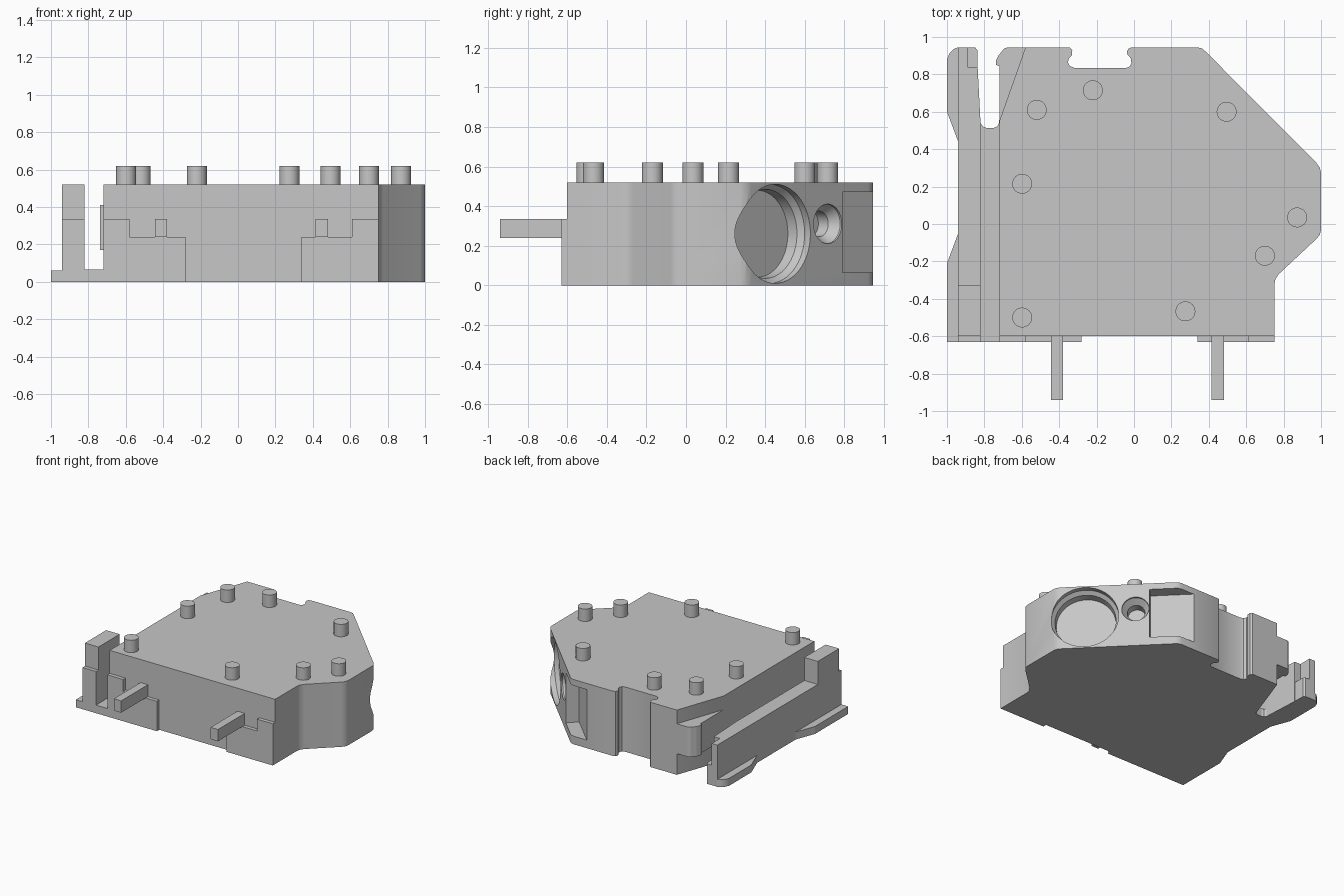
import bpy, bmesh, math
from mathutils import Vector

if "Cube" in bpy.data.objects:
    bpy.data.objects.remove(bpy.data.objects["Cube"])

grey = bpy.data.materials.new("plain_grey")
grey.diffuse_color = (0.57, 0.57, 0.57, 1)
grey.use_nodes = True
grey.node_tree.nodes["Principled BSDF"].inputs["Base Color"].default_value = grey.diffuse_color


def finish(name, bm):
    bmesh.ops.recalc_face_normals(bm, faces=bm.faces)
    me = bpy.data.meshes.new(name)
    bm.to_mesh(me)
    bm.free()
    me.materials.append(grey)
    ob = bpy.data.objects.new(name, me)
    bpy.context.collection.objects.link(ob)
    return ob


def prism(name, pts, z0, z1):
    """Extrude an xy outline from z0 to z1."""
    bm = bmesh.new()
    lo = [bm.verts.new((x, y, z0)) for x, y in pts]
    hi = [bm.verts.new((x, y, z1)) for x, y in pts]
    bm.faces.new(lo)
    bm.faces.new(hi)
    n = len(pts)
    for i in range(n):
        j = (i + 1) % n
        bm.faces.new((lo[i], lo[j], hi[j], hi[i]))
    return finish(name, bm)


def box(name, x0, x1, y0, y1, z0, z1):
    return prism(name, [(x0, y0), (x1, y0), (x1, y1), (x0, y1)], z0, z1)


def lathe(name, centre, axis, profile, seg=48):
    """Closed turned solid; profile is (distance along axis, radius)."""
    c, n = Vector(centre), Vector(axis).normalized()
    u = n.orthogonal().normalized()
    v = n.cross(u)
    bm = bmesh.new()
    rings = []
    for d, r in profile:
        rings.append([bm.verts.new(c + n * d + r * (u * math.cos(a) + v * math.sin(a)))
                      for a in (2 * math.pi * k / seg for k in range(seg))])
    for a, b in zip(rings, rings[1:]):
        for i in range(seg):
            j = (i + 1) % seg
            bm.faces.new((a[i], a[j], b[j], b[i]))
    bm.faces.new(rings[0])
    bm.faces.new(rings[-1])
    return finish(name, bm)


def smooth(ob):
    bpy.ops.object.select_all(action='DESELECT')
    ob.select_set(True)
    bpy.context.view_layer.objects.active = ob
    bpy.ops.object.shade_smooth_by_angle(angle=math.radians(30))


def cut(ob, cutter):
    bpy.context.view_layer.objects.active = ob
    m = ob.modifiers.new("cut", 'BOOLEAN')
    m.operation, m.solver, m.object = 'DIFFERENCE', 'EXACT', cutter
    bpy.ops.object.modifier_apply(modifier=m.name)
    bpy.data.objects.remove(cutter)


# main housing with the dovetail notch in its back edge
body = prism("housing", [
    (-0.72, -0.6), (0.75, -0.6), (0.75, -0.325), (0.756, -0.295), (0.775, -0.267),
    (0.975, -0.08), (0.993, -0.058), (1.0, -0.03), (1.0, 0.275), (0.993, 0.302),
    (0.975, 0.327), (0.385, 0.92), (0.365, 0.938), (0.335, 0.945),
    (-0.01, 0.945), (-0.03, 0.938), (-0.038, 0.92), (-0.034, 0.905),
    (-0.017, 0.885), (-0.014, 0.86), (-0.022, 0.843), (-0.04, 0.835),
    (-0.32, 0.835), (-0.343, 0.845), (-0.353, 0.865), (-0.348, 0.885),
    (-0.332, 0.903), (-0.33, 0.93), (-0.345, 0.945),
    (-0.58, 0.945), (-0.72, 0.55)], 0, 0.52)

# wire entry, screw hole and corner pocket on the slanted side
out = (1, 1, 0)
cut(body, lathe("entry_cutter", (0.851, 0.451, 0.26), out,
                [(0.2, 0.25), (-0.04, 0.25), (-0.07, 0.225), (-0.13, 0.22)], 64))
cut(body, lathe("screw_cutter", (0.587, 0.715, 0.31), out,
                [(0.1, 0.1), (-0.01, 0.1), (-0.06, 0.065), (-0.13, 0.065)]))
cut(body, prism("pocket_cutter", [(0.445, 0.72), (0.65, 0.925), (0.42, 1.155),
                                  (0.215, 0.95)], 0.065, 0.47))
smooth(body)

# hook beside the slot, at mid height
hook = prism("hook", [(-0.72, 0.53), (-0.72, 0.845), (-0.737, 0.85), (-0.737, 0.875),
                      (-0.725, 0.9), (-0.695, 0.938), (-0.675, 0.945), (-0.57, 0.945),
                      (-0.6, 0.53)], 0.17, 0.41)

# floor between housing and clip arm, with the rounded slot end
prism("arm_floor", [(-0.83, -0.63), (-0.71, -0.63), (-0.71, 0.56), (-0.72, 0.56),
                    (-0.723, 0.538), (-0.732, 0.521), (-0.75, 0.514), (-0.79, 0.514),
                    (-0.808, 0.521), (-0.819, 0.538), (-0.83, 0.54)], 0, 0.065)

# clip arm: long rail, tall stop block, stepped tip
prism("clip_rail", [(-0.94, -0.63), (-0.82, -0.63), (-0.82, 0.53), (-0.836, 0.84),
                    (-0.89, 0.84), (-0.89, 0.945), (-0.94, 0.945)], 0, 0.335)
box("stop_block", -0.94, -0.82, -0.6, -0.33, 0.3, 0.52)
prism("clip_tip", [(-0.9, 0.83), (-0.836, 0.83), (-0.838, 0.93), (-0.85, 0.945),
                   (-0.9, 0.945)], 0, 0.16)

# thin outer flanges of the clip arm
prism("front_flange", [(-1, -0.63), (-0.93, -0.63), (-0.93, -0.03), (-0.94, -0.05),
                       (-1, -0.21)], 0, 0.06)
flange = prism("back_flange", [(-0.93, 0.42), (-0.93, 0.945), (-0.94, 0.945),
                               (-0.965, 0.935), (-0.985, 0.915), (-1, 0.88),
                               (-1, 0.6), (-0.94, 0.44)], 0, 0.06)
smooth(flange)

# stepped front plates and the two forward bars
for side, x0, x1, s0, s1, b0 in (("left", -0.72, -0.28, -0.72, -0.58, -0.445),
                                 ("right", 0.34, 0.75, 0.61, 0.75, 0.415)):
    box(side + "_front_plate", x0, x1, -0.63, -0.59, 0, 0.24)
    box(side + "_plate_step", s0, s1, -0.63, -0.59, 0.23, 0.335)
    box(side + "_front_bar", b0, b0 + 0.065, -0.94, -0.58, 0.24, 0.335)

# joining pegs on top
for x, y in ((-0.52, 0.61), (-0.22, 0.715), (0.495, 0.6), (-0.598, 0.215),
             (0.872, 0.035), (0.7, -0.17), (0.275, -0.467), (-0.598, -0.5)):
    smooth(lathe("peg", (x, y, 0.5), (0, 0, 1), [(0, 0.053), (0.12, 0.053)], 32))
